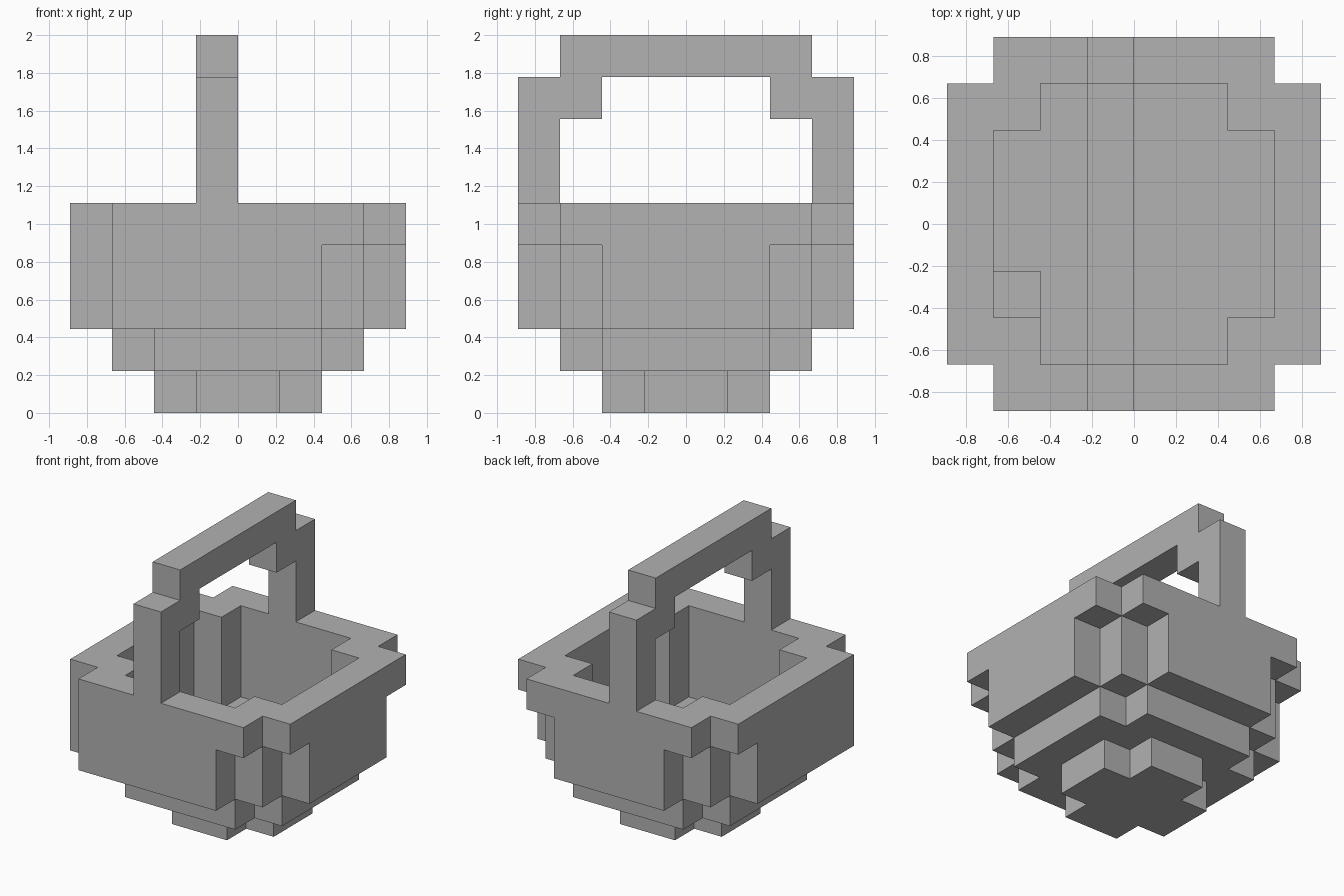
import bpy
import bmesh
from mathutils import Vector

UNIT = 2 / 9  # edge length of one building block

cube = bpy.data.objects.get("Cube")
if cube:
    bpy.data.objects.remove(cube, do_unlink=True)

grey = bpy.data.materials.new("plain_grey")
grey.use_nodes = True
grey.diffuse_color = (0.445, 0.445, 0.445, 1)
grey.node_tree.nodes["Principled BSDF"].inputs["Base Color"].default_value = grey.diffuse_color


def block(x, y, z):
    """Cells of a box given as (start, end) ranges in block units."""
    return {(i, j, k) for i in range(*x) for j in range(*y) for k in range(*z)}


def slab(r, z):
    """Square slab of half-width r with its four corner cells removed."""
    cells = block((-r, r), (-r, r), z)
    return {c for c in cells if not (c[0] in (-r, r - 1) and c[1] in (-r, r - 1))}


def build(name, cells):
    """Make one object from the outer faces of a set of cells."""
    bm = bmesh.new()
    for cell in cells:
        for axis in range(3):
            for side in (0, 1):
                near = list(cell)
                near[axis] += 2 * side - 1
                if tuple(near) in cells:
                    continue
                u, v = (axis + 1) % 3, (axis + 2) % 3
                corners = []
                for a, b in ((0, 0), (1, 0), (1, 1), (0, 1)):
                    p = Vector(cell)
                    p[axis] += side
                    p[u] += a
                    p[v] += b
                    corners.append(bm.verts.new(p * UNIT))
                bm.faces.new(corners if side else corners[::-1])
    bmesh.ops.remove_doubles(bm, verts=bm.verts, dist=0.001)
    # Merge coplanar squares into large flat faces
    bmesh.ops.dissolve_limit(bm, angle_limit=0.01, verts=bm.verts, edges=bm.edges)
    mesh = bpy.data.meshes.new(name)
    bm.to_mesh(mesh)
    bm.free()
    mesh.materials.append(grey)
    obj = bpy.data.objects.new(name, mesh)
    bpy.context.collection.objects.link(obj)


# Stepped bottom
build("foot", slab(2, (0, 1)))
build("basket_floor", slab(3, (1, 2)))

# Walls, with three of the outer corners recessed
wall = slab(4, (2, 4)) - slab(3, (2, 4))
for sx, sy in ((1, -1), (1, 1), (-1, 1)):
    for a, b in ((2, 3), (3, 2)):
        i = a if sx > 0 else -a - 1
        j = b if sy > 0 else -b - 1
        wall -= block((i, i + 1), (j, j + 1), (2, 4))
build("wall", wall)

# Rim
build("rim", slab(4, (4, 5)) - slab(3, (4, 5)))

# Small post inside one corner
build("inner_post", block((-3, -2), (-2, -1), (2, 4)))

# Handle: two uprights, stepped shoulders and a top bar
handle = block((-1, 0), (-3, 3), (8, 9))
for upright, shoulder in (((-4, -3), (-3, -2)), ((3, 4), (2, 3))):
    handle |= block((-1, 0), upright, (5, 8))
    handle |= block((-1, 0), shoulder, (7, 8))
build("handle", handle)
